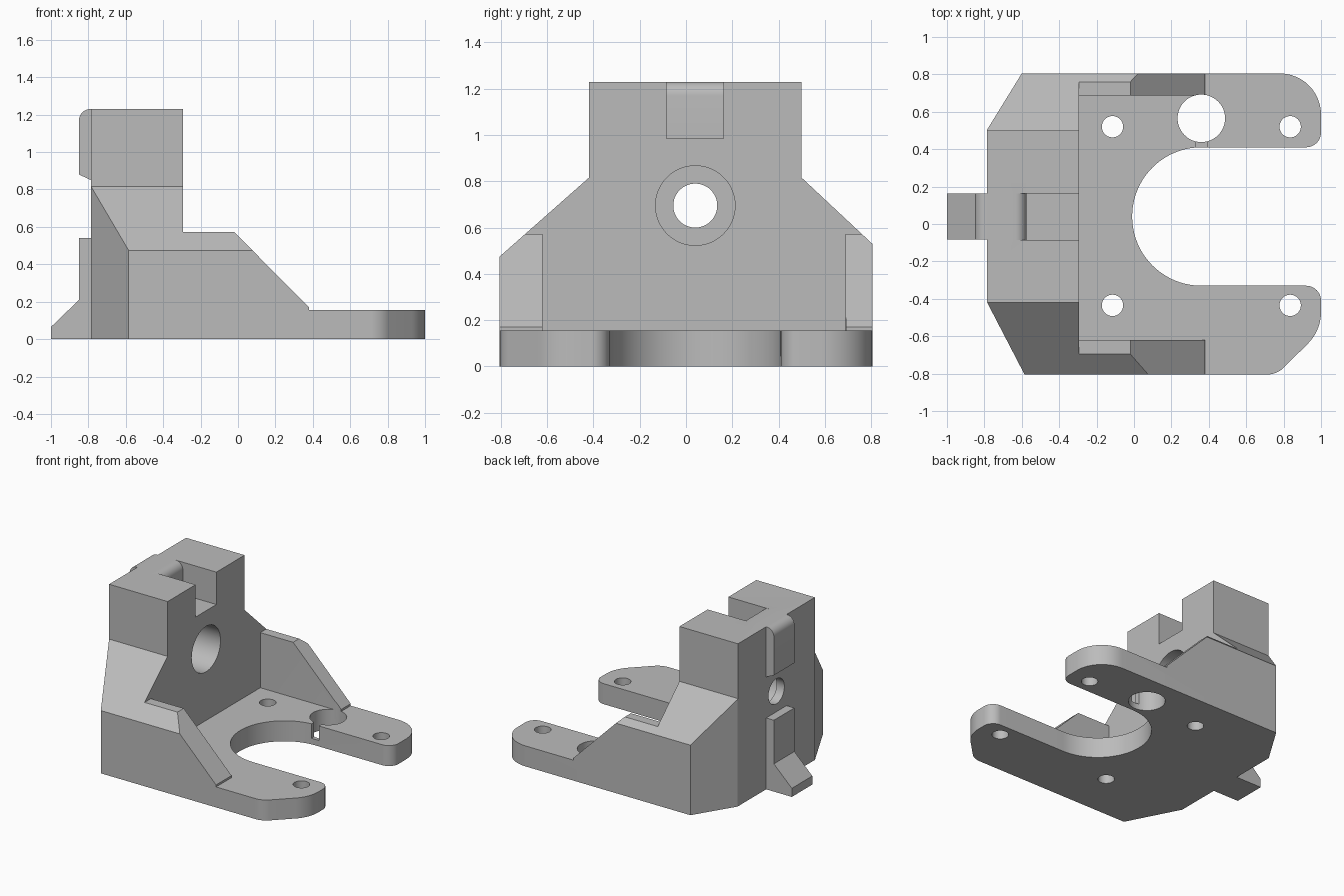
import bpy, bmesh
from math import sin, cos, radians

cube = bpy.data.objects.get("Cube")
if cube:
    bpy.data.objects.remove(cube, do_unlink=True)

grey = bpy.data.materials.new("plain grey")
grey.use_nodes = True
GREY = (0.5, 0.5, 0.5, 1)
grey.diffuse_color = GREY
grey.node_tree.nodes["Principled BSDF"].inputs["Base Color"].default_value = GREY


def arc(u, v, r, start, end, steps=12):
    """Points along an arc, angles in degrees."""
    angles = [radians(start + (end - start) * i / steps) for i in range(steps + 1)]
    return [(u + r * cos(a), v + r * sin(a)) for a in angles]


def prism(name, points, axis, low, high):
    """Extrude a closed profile along x (profile yz), y (xz) or z (xy)."""
    place = {"x": lambda u, v, w: (w, u, v),
             "y": lambda u, v, w: (u, w, v),
             "z": lambda u, v, w: (u, v, w)}[axis]
    bm = bmesh.new()
    ends = [[bm.verts.new(place(u, v, w)) for u, v in points] for w in (low, high)]
    for end in ends:
        bm.faces.new(end)
    count = len(points)
    for i in range(count):
        j = (i + 1) % count
        bm.faces.new((ends[0][i], ends[0][j], ends[1][j], ends[1][i]))
    bmesh.ops.recalc_face_normals(bm, faces=bm.faces)
    mesh = bpy.data.meshes.new(name)
    bm.to_mesh(mesh)
    bm.free()
    mesh.materials.append(grey)
    obj = bpy.data.objects.new(name, mesh)
    bpy.context.collection.objects.link(obj)
    return obj


def box(name, x, y, z):
    return prism(name, [(x[0], y[0]), (x[1], y[0]), (x[1], y[1]), (x[0], y[1])], "z", *z)


def cylinder(name, u, v, r, axis, low, high):
    return prism(name, arc(u, v, r, 0, 360, 48)[:-1], axis, low, high)


def combine(target, other, operation):
    """Apply a boolean and discard the second solid."""
    mod = target.modifiers.new("combine", "BOOLEAN")
    mod.operation, mod.solver, mod.object = operation, "EXACT", other
    bpy.context.view_layer.objects.active = target
    bpy.ops.object.modifier_apply(modifier=mod.name)
    bpy.data.objects.remove(other, do_unlink=True)


# Shouldered cross-section shared by the upright and the side ribs
SECTION = [(-.805, 0), (.805, 0), (.805, .53), (.5, .815), (.5, 1.23),
           (-.42, 1.23), (-.42, .815), (-.805, .475)]

# Upright block with tapered rear corners
bracket = prism("motor_bracket", SECTION, "x", -.785, -.295)
plan = [(-.785, -.42), (-.585, -.805), (-.585, -.9), (0, -.9), (0, .9),
        (-.6, .9), (-.6, .805), (-.785, .505)]
combine(bracket, prism("rear_taper", plan, "z", -.1, 1.4), "INTERSECT")

# Base plate with two rounded arms around a large opening
outline = [(-.5, -.805)]
outline += arc(.71, -.675, .13, -90, -45) + arc(.76, -.47, .24, -45, 0)
outline += arc(.92, -.41, .08, 0, 90) + arc(.36, .04, .37, 270, 90, 40)
outline += arc(.92, .49, .08, -90, 0) + arc(.78, .585, .22, 0, 90)
outline += [(-.5, .805)]
combine(bracket, prism("base_plate", outline, "z", 0, .155), "UNION")

# Sloping side ribs, trimmed to the shoulder line
rib = [(-.4, .1), (.38, .1), (.38, .17), (-.02, .572), (-.4, .572)]
for name, low, high in (("right_rib", -.805, -.62), ("left_rib", .688, .805)):
    side = prism(name, rib, "y", low, high)
    combine(side, prism("rib_trim", SECTION, "x", -1, 1), "INTERSECT")
    combine(bracket, side, "UNION")

# Rear hooks for a belt or tie
upper_hook = [(-.7, .82), (-.785, .85), (-.85, .88)]
upper_hook += arc(-.79, 1.17, .06, 180, 90, 8) + [(-.7, 1.23)]
lower_hook = [(-.7, 0), (-1, 0), (-1, .065), (-.85, .21), (-.85, .54), (-.7, .54)]
for name, shape in (("upper_hook", upper_hook), ("lower_hook", lower_hook)):
    combine(bracket, prism(name, shape, "y", -.082, .163), "UNION")

# Slot in the top with a rounded lip
slot = [(-.2, .985), (-.2, 1.3), (-.635, 1.3)] + arc(-.635, 1.17, .06, 90, 0, 8)
slot += [(-.575, .985)]
combine(bracket, prism("top_slot", slot, "y", -.085, .163), "DIFFERENCE")

# Stepped shaft hole through the upright
combine(bracket, cylinder("shaft_hole", .04, .695, .095, "x", -.9, -.2), "DIFFERENCE")
combine(bracket, cylinder("bearing_bore", .04, .695, .172, "x", -.72, -.2), "DIFFERENCE")

# Screw holes, rod hole and the narrow notch beside it
for x in (-.115, .835):
    for y in (-.435, .52):
        combine(bracket, cylinder("screw_hole", x, y, .057, "z", -.1, .3), "DIFFERENCE")
combine(bracket, cylinder("rod_hole", .36, .565, .127, "z", -.1, .3), "DIFFERENCE")
combine(bracket, box("rod_notch", (.328, .39), (.36, .5), (.045, .3)), "DIFFERENCE")

# Smooth the curved walls only
bpy.ops.object.select_all(action="DESELECT")
bracket.select_set(True)
bpy.context.view_layer.objects.active = bracket
bpy.ops.object.shade_smooth_by_angle(angle=radians(25))
